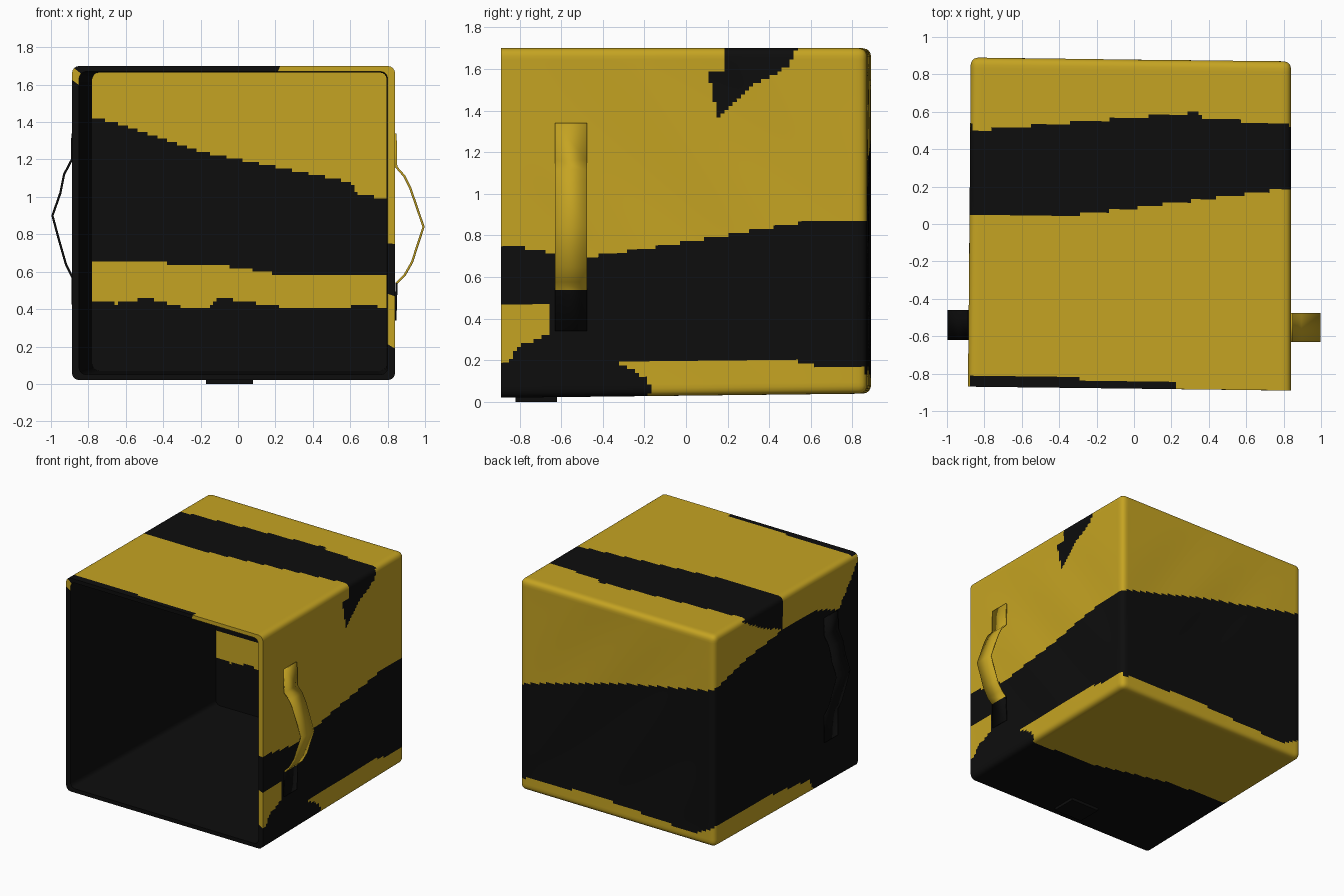
import bpy, bmesh, math
from mathutils import Vector

if "Cube" in bpy.data.objects:
    bpy.data.objects.remove(bpy.data.objects["Cube"])


def material(name, rgb):
    m = bpy.data.materials.new(name)
    m.diffuse_color = (*rgb, 1)
    m.use_nodes = True
    m.node_tree.nodes["Principled BSDF"].inputs["Base Color"].default_value = m.diffuse_color
    return m


MATS = [material("yellow_fabric", (0.56, 0.37, 0.016)),
        material("black_fabric", (0.004, 0.004, 0.004))]
YELLOW, BLACK = 0, 1


def finish(bm, name, angle=40):
    me = bpy.data.meshes.new(name)
    bm.to_mesh(me)
    bm.free()
    for m in MATS:
        me.materials.append(m)
    ob = bpy.data.objects.new(name, me)
    bpy.context.collection.objects.link(ob)
    bpy.ops.object.select_all(action='DESELECT')
    ob.select_set(True)
    bpy.context.view_layer.objects.active = ob
    bpy.ops.object.shade_smooth_by_angle(angle=math.radians(angle))
    return ob


def curve(t, *pts):
    """Height of a polyline border at position t."""
    if t <= pts[0][0]:
        return pts[0][1]
    for (a, b), (c, d) in zip(pts, pts[1:]):
        if t <= c:
            return b + (d - b) * (t - a) / max(c - a, 1e-6)
    return pts[-1][1]


# Stripe rules, one for each side of the cover (True = black)
def top_black(x, y):
    if y < -0.84 and x < 0.22 or y < -0.82 and x < -0.29:
        return True
    return (curve(x, (-0.87, 0.03), (-0.35, 0.04), (0.84, 0.20)) < y <
            curve(x, (-0.87, 0.49), (0.33, 0.60), (0.36, 0.57), (0.84, 0.54)))


def right_black(y, z):
    if 0.12 < y < 0.54 and z > 1.3:          # torn-looking patch at the top
        low = curve(y, (0.12, 1.57), (0.16, 1.36), (0.30, 1.50), (0.5, 1.61), (0.54, 1.70))
        return low < z < (1.58 if y < 0.195 else 2)
    if z > curve(y, (-0.89, 0.76), (-0.48, 0.69), (0, 0.76), (0.6, 0.86), (0.89, 0.87)):
        return False
    if y < -0.64 and z < 0.46:
        return z < curve(y, (-0.89, 0.20), (-0.84, 0.19), (-0.80, 0.26), (-0.64, 0.33))
    if y > -0.33 and z < curve(y, (-0.33, 0.19), (0.55, 0.18), (0.66, 0.15), (0.89, 0.16)):
        return z < curve(y, (-0.33, 0.19), (-0.17, 0.10), (-0.15, 0.0))
    return True


def left_black(y, z):
    if 0.03 < y < 0.55:                      # top stripe folded over the edge
        if z > curve(y, (0.03, 1.44), (0.30, 1.55), (0.55, 1.70)):
            return True
    if z > curve(y, (-0.89, 1.66), (-0.8, 1.53), (-0.65, 1.34), (-0.36, 1.44),
                 (0.03, 1.44), (0.45, 1.38), (0.89, 1.28)):
        return False
    return not (z < curve(y, (-0.35, 0.02), (-0.28, 0.13), (0.26, 0.19), (0.89, 0.18)))


def back_black(x, z):
    return (curve(x, (-0.87, 0.17), (-0.7, 0.09), (0, 0.14), (0.08, 0.155), (0.84, 0.12)) < z <
            curve(x, (-0.87, 1.27), (0, 1.09), (0.84, 0.86)))


def bottom_black(x, y):
    return y < curve(x, (-0.87, 0.03), (-0.35, 0.0), (0.3, -0.16), (0.84, -0.17))


def lining_black(x, z):
    if z > curve(x, (-0.8, 1.43), (-0.6, 1.38), (-0.2, 1.24), (0.2, 1.16),
                 (0.6, 1.08), (0.64, 1.02), (0.8, 0.98)):
        return False
    return not (curve(x, (-0.8, 0.45), (-0.65, 0.43), (-0.48, 0.46), (-0.3, 0.41), (-0.15, 0.41),
                      (-0.1, 0.46), (0.25, 0.41), (0.5, 0.40), (0.65, 0.42), (0.8, 0.41)) < z <
                curve(x, (-0.8, 0.66), (-0.1, 0.635), (0.2, 0.59), (0.8, 0.59)))


# Cover: open-fronted rounded box, striped, with a rim and inner walls
LO, HI = Vector((-0.888, -0.88, 0.02)), Vector((0.84, 0.88, 1.70))
CEN, HALF = (LO + HI) / 2, (HI - LO) / 2
R = 0.04
bm = bmesh.new()
bmesh.ops.create_cube(bm, size=2)
bm.normal_update()
bmesh.ops.delete(bm, geom=[f for f in bm.faces if f.normal.y < -0.5], context='FACES')
for v in bm.verts:
    v.co = CEN + Vector([v.co[i] * HALF[i] for i in range(3)])
bmesh.ops.subdivide_edges(bm, edges=bm.edges[:], cuts=89, use_grid_fill=True)
bm.normal_update()
for f in bm.faces:
    n, (x, y, z) = f.normal, f.calc_center_median()
    if n.z > 0.5:
        black = top_black(x, y)
    elif n.z < -0.5:
        black = bottom_black(x, y)
    elif n.x > 0.5:
        black = right_black(y, z)
    elif n.x < -0.5:
        black = left_black(y, z)
    else:
        black = back_black(x, z)
    f.material_index = BLACK if black else YELLOW

for v in bm.verts:
    p = v.co - CEN
    u = [p[i] / HALF[i] for i in range(3)]
    q = Vector([max(-(HALF[i] - R), min(HALF[i] - R, p[i])) for i in range(3)])
    q.y = max(-HALF.y, min(HALF.y - R, p.y))          # front edge stays square
    d = (p - q).normalized()
    # soft inward sag with faint creases on the cloth faces
    edge = [1 - c * c for c in u]
    sag = 0
    if abs(u[0]) > 0.999:
        sag = edge[1] * edge[2]
    elif u[1] > 0.999:
        sag = edge[0] * edge[2]
    sag *= 0.010 + 0.004 * math.sin(7 * p.z + 9 * (p.x + p.y))
    p = q + d * (R - sag)
    t = (u[1] + 1) / 2
    p.x += 0.015 * t * (1 - u[0]) / 2                 # slightly narrower at the back
    p.z += 0.02 * t * (1 - u[2]) / 2
    p.y -= 0.012 * p.x
    v.co = CEN + p


def grow(edges, move, mat=None):
    """Extrude an open border and move its new points."""
    side = {e: e.link_faces[0].material_index for e in edges}
    centre = [((e.verts[0].co + e.verts[1].co) / 2, m) for e, m in side.items()]
    geom = bmesh.ops.extrude_edge_only(bm, edges=edges)['geom']
    new_edges = [g for g in geom if isinstance(g, bmesh.types.BMEdge) and len(g.link_faces) == 1]
    for e in new_edges:
        mid = (e.verts[0].co + e.verts[1].co) / 2
        near = min(centre, key=lambda c: (c[0] - mid).length_squared)[1]
        e.link_faces[0].material_index = near if mat is None else mat
    for v in {v for e in new_edges for v in e.verts}:
        move(v.co)
    return new_edges


def remap(c, old, new):
    for i, (a, b), (s, t) in zip((0, 2), old, new):
        c[i] = s + (c[i] - a) / (b - a) * (t - s)


outer = ((LO.x, HI.x), (LO.z, HI.z))
mouth = ((-0.85, 0.80), (0.05, 1.67))
deep = ((-0.78, 0.795), (0.07, 1.665))


def to_mouth(c):
    remap(c, outer, mouth)


def to_back(c):
    remap(c, mouth, deep)
    c.y = 0.84


rim = grow([e for e in bm.edges if len(e.link_faces) == 1], to_mouth)
grow(rim, to_back, BLACK)
bmesh.ops.recalc_face_normals(bm, faces=bm.faces[:])
finish(bm, "striped_cover")

# Inner back wall with its own stripes
bm = bmesh.new()
bmesh.ops.create_grid(bm, x_segments=90, y_segments=90, size=1)
for v in bm.verts:
    a, b = v.co.x, v.co.y
    v.co = (0.0075 + a * 0.79, 0.838, 0.867 + b * 0.80)
for f in bm.faces:
    c = f.calc_center_median()
    f.material_index = BLACK if lining_black(c.x, c.z) else YELLOW
bm.normal_update()
if bm.faces[:][0].normal.y > 0:
    bmesh.ops.reverse_faces(bm, faces=bm.faces[:])
finish(bm, "back_lining")


# Strap handles: ribbons following a side profile
def strap(name, profile, y0, y1, yellow_above):
    bm = bmesh.new()
    rows = [(bm.verts.new((x, y0, z)), bm.verts.new((x, y1, z))) for x, z in profile]
    for (a, b), (c, d) in zip(rows, rows[1:]):
        f = bm.faces.new((a, b, d, c))
        f.material_index = YELLOW if f.calc_center_median().z > yellow_above else BLACK
    bmesh.ops.recalc_face_normals(bm, faces=bm.faces[:])
    ob = finish(bm, name, 20)
    mod = ob.modifiers.new("thickness", 'SOLIDIFY')
    mod.thickness, mod.offset = 0.012, 0


strap("right_handle", [(0.842, 1.34), (0.846, 1.16), (0.89, 1.11), (0.92, 1.05), (0.992, 0.84),
                       (0.93, 0.65), (0.89, 0.58), (0.848, 0.54), (0.841, 0.34)],
      -0.63, -0.475, 0.55)
strap("left_handle", [(-0.885, 1.34), (-0.888, 1.20), (-0.93, 1.12), (-0.95, 1.02), (-0.992, 0.90),
                      (-0.96, 0.78), (-0.92, 0.64), (-0.885, 0.57), (-0.882, 0.36)],
      -0.62, -0.46, 9)

# Flat strap tab under the floor
bm = bmesh.new()
bmesh.ops.create_cube(bm, size=1)
for v in bm.verts:
    v.co = (-0.045 + v.co.x * 0.25, -0.72 + v.co.y * 0.2, 0.0125 + v.co.z * 0.025)
for f in bm.faces:
    f.material_index = BLACK
finish(bm, "bottom_tab")
